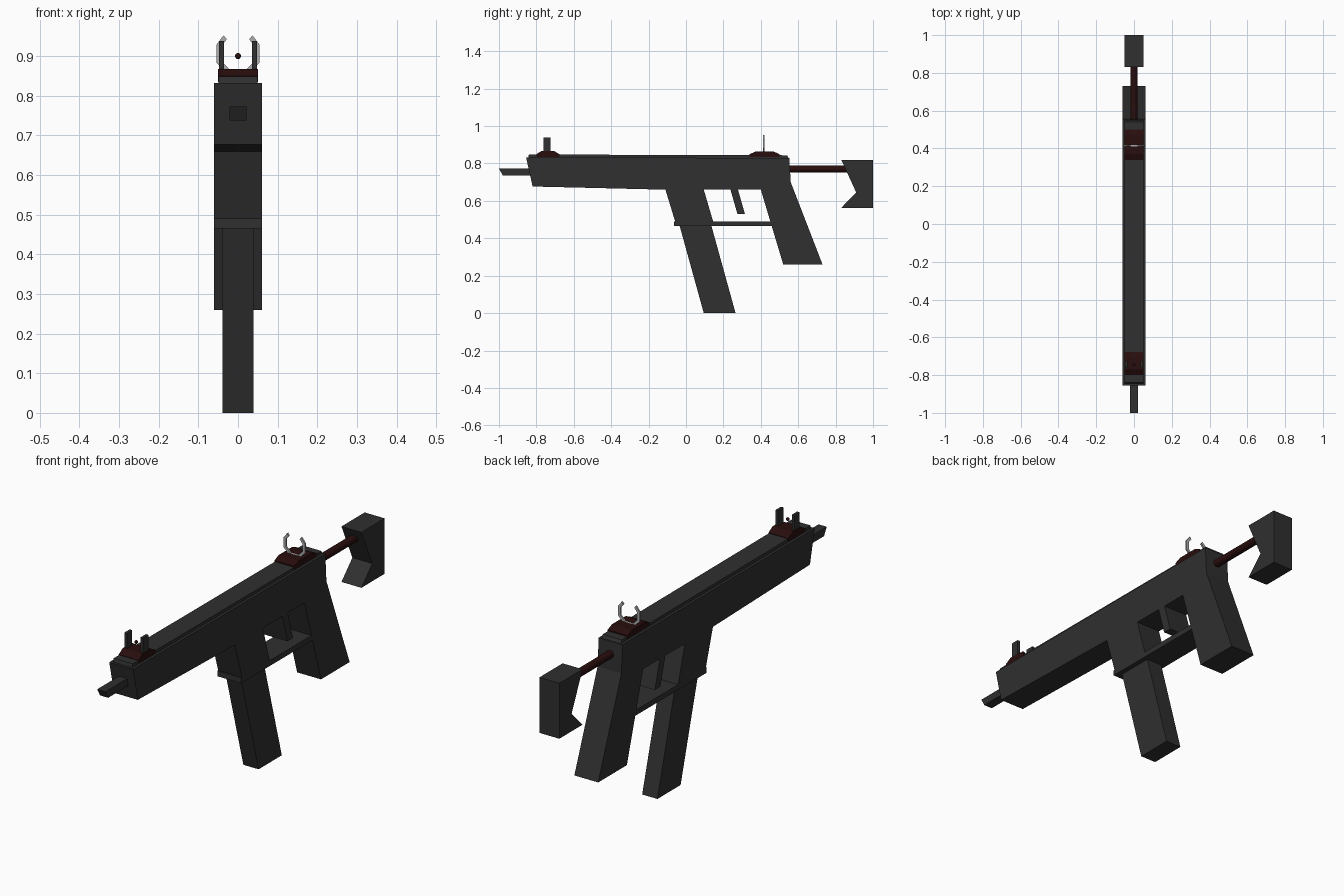
import bpy, bmesh, math

if "Cube" in bpy.data.objects:
    bpy.data.objects.remove(bpy.data.objects["Cube"])


def material(name, rgb):
    m = bpy.data.materials.new(name)
    m.diffuse_color = (*rgb, 1)
    m.use_nodes = True
    m.node_tree.nodes["Principled BSDF"].inputs["Base Color"].default_value = m.diffuse_color
    return m


DARK = material("dark_grey", (0.029, 0.029, 0.029))
RED = material("dark_red", (0.022, 0.004, 0.004))
LIGHT = material("light_grey", (0.42, 0.42, 0.42))


def finish(name, bm, mat):
    bmesh.ops.recalc_face_normals(bm, faces=bm.faces)
    me = bpy.data.meshes.new(name)
    bm.to_mesh(me)
    bm.free()
    me.materials.append(mat)
    ob = bpy.data.objects.new(name, me)
    bpy.context.collection.objects.link(ob)
    return ob


def side_profile(name, pts, half, mat, cx=0.0):
    """Extrude a (y, z) outline across x, from cx-half to cx+half."""
    bm = bmesh.new()
    f = bm.faces.new([bm.verts.new((cx - half, y, z)) for y, z in pts])
    new = bmesh.ops.extrude_face_region(bm, geom=[f])["geom"]
    verts = [v for v in new if isinstance(v, bmesh.types.BMVert)]
    bmesh.ops.translate(bm, verts=verts, vec=(2 * half, 0, 0))
    return finish(name, bm, mat)


# receiver with magazine well and rear grip in one outline
W = 0.061
side_profile("receiver", [
    (-0.855, 0.832), (-0.82, 0.677), (-0.11, 0.66), (-0.058, 0.49),
    (0.145, 0.49), (0.095, 0.66), (0.40, 0.66), (0.52, 0.26),
    (0.73, 0.26), (0.56, 0.70), (0.552, 0.83)], W, DARK)

# guard bar and trigger
side_profile("trigger_guard", [
    (-0.064, 0.49), (-0.064, 0.465), (0.47, 0.465), (0.47, 0.49)], W, DARK)
side_profile("trigger", [
    (0.235, 0.67), (0.275, 0.67), (0.315, 0.53), (0.275, 0.53)], W, DARK)

# magazine
side_profile("magazine", [
    (-0.035, 0.47), (0.135, 0.47), (0.265, 0.0), (0.095, 0.0)], 0.039, DARK)

# raised top rail and barrel
side_profile("top_rail", [
    (-0.845, 0.825), (-0.84, 0.848), (0.54, 0.844), (0.55, 0.825)], 0.049, DARK)
side_profile("barrel", [
    (-1.0, 0.773), (-0.80, 0.773), (-0.80, 0.737), (-0.98, 0.737)], 0.021, DARK)

# stock and its rod
side_profile("stock", [
    (0.83, 0.82), (1.0, 0.82), (1.0, 0.563), (0.83, 0.563), (0.91, 0.645)],
    0.051, DARK)
bpy.ops.mesh.primitive_cylinder_add(
    vertices=12, radius=0.018, depth=0.37, location=(0, 0.715, 0.771),
    rotation=(math.pi / 2, 0, 0))
rod = bpy.context.object
rod.name = "stock_rod"
rod.data.materials.append(RED)

# sight bases
for name, a, b, top in (("front_sight_base", -0.80, -0.677, 0.868),
                        ("rear_sight_base", 0.34, 0.50, 0.863)):
    side_profile(name, [
        (a, 0.835), (a, 0.85), (a + 0.03, top), (b - 0.03, top),
        (b, 0.85), (b, 0.835)], 0.051, RED)

# front sight posts and bead
for side, s in (("left", -1), ("right", 1)):
    side_profile(side + "_sight_post", [
        (-0.763, 0.86), (-0.763, 0.938), (-0.724, 0.938), (-0.724, 0.86)],
        0.0065, DARK, s * 0.0415)
bpy.ops.mesh.primitive_uv_sphere_add(
    segments=10, ring_count=6, radius=0.008, location=(0, -0.745, 0.90))
bead = bpy.context.object
bead.name = "sight_bead"
bead.data.materials.append(RED)

# rear sight: octagonal ring, open at the top
bm = bmesh.new()
angles = [128, 157.5, 202.5, 247.5, 292.5, 337.5, 382.5, 412]
rows = []
for deg in angles:
    t = math.radians(deg)
    rows.append([bm.verts.new((r * math.cos(t), y, 0.906 + r * math.sin(t)))
                 for r, y in ((0.046, 0.411), (0.059, 0.411),
                              (0.059, 0.419), (0.046, 0.419))])
for p, q in zip(rows, rows[1:]):
    for i in range(4):
        j = (i + 1) % 4
        bm.faces.new((p[i], p[j], q[j], q[i]))
bm.faces.new(rows[0])
bm.faces.new(rows[-1])
finish("rear_sight_ring", bm, LIGHT)
